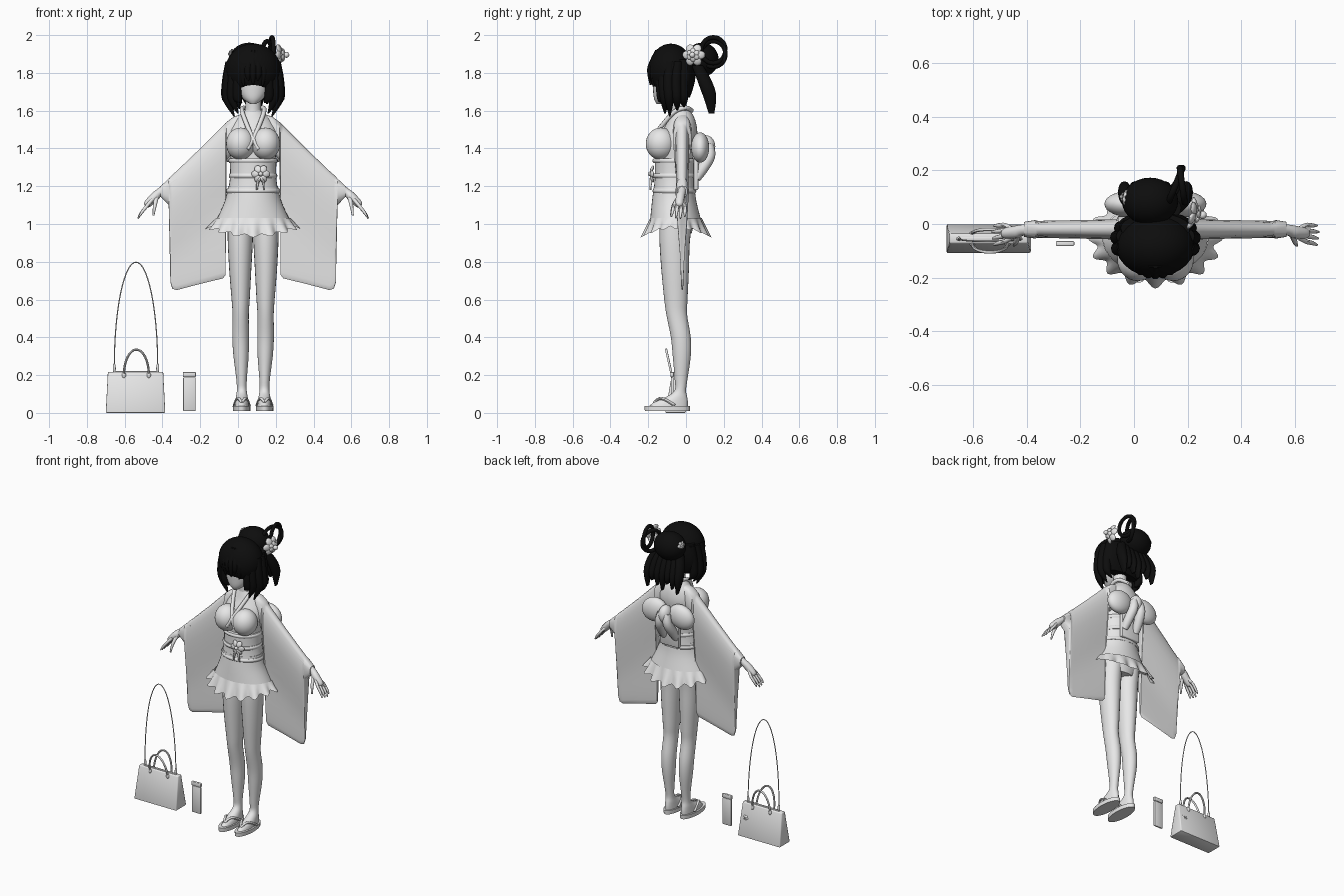
import bpy, bmesh, math
from mathutils import Vector, Matrix

if "Cube" in bpy.data.objects:
    bpy.data.objects.remove(bpy.data.objects["Cube"])

CX = 0.08  # the figure stands a little to the left of the bag


def material(name, value):
    m = bpy.data.materials.new(name)
    m.use_nodes = True
    m.diffuse_color = (value, value, value, 1)
    m.node_tree.nodes["Principled BSDF"].inputs["Base Color"].default_value = (value, value, value, 1)
    return m


GREY = material("pale_grey", 0.8)
BLACK = material("hair_black", 0.004)


def add(name, bm, mat=GREY, x=CX, angle=45):
    bmesh.ops.recalc_face_normals(bm, faces=bm.faces)
    me = bpy.data.meshes.new(name)
    bm.to_mesh(me)
    bm.free()
    me.shade_smooth()
    me.set_sharp_from_angle(angle=math.radians(angle))
    me.materials.append(mat)
    ob = bpy.data.objects.new(name, me)
    ob.location.x = x
    bpy.context.collection.objects.link(ob)
    return ob


def refine(rows, n):
    """Catmull-Rom interpolation between rows of numbers."""
    out = []
    for i in range(len(rows) - 1):
        a, b, c, d = (rows[max(i - 1, 0)], rows[i], rows[i + 1], rows[min(i + 2, len(rows) - 1)])
        for k in range(n):
            t = k / n
            out.append([q + t * (r - p + t * (2 * p - 5 * q + 4 * r - s + t * (3 * (q - r) + s - p))) / 2
                        if n > 1 else q for p, q, r, s in zip(a, b, c, d)])
            if n > 1:
                out[-1] = [q + 0.5 * t * ((r - p) + t * ((2 * p - 5 * q + 4 * r - s) + t * (3 * (q - r) + s - p)))
                           for p, q, r, s in zip(a, b, c, d)]
    return out + [list(rows[-1])]


def loft(name, rings, mat=GREY, cap=True, x=CX, angle=45):
    bm = bmesh.new()
    vs = [[bm.verts.new(p) for p in ring] for ring in rings]
    n = len(vs[0])
    for lo, hi in zip(vs, vs[1:]):
        for i in range(n):
            bm.faces.new((lo[i], lo[(i + 1) % n], hi[(i + 1) % n], hi[i]))
    if cap:
        bm.faces.new(vs[0])
        bm.faces.new(vs[-1])
    return add(name, bm, mat, x, angle)


def stack(name, rows, mat=GREY, n=24, sub=4, side=1):
    """Horizontal ellipses: height, centre x, half width, front y, back y."""
    rings = []
    for z, cx, rx, yf, yb in refine(rows, sub):
        ring = []
        for i in range(n):
            a = math.tau * i / n
            ring.append((side * cx + rx * math.cos(a), (yf + yb) / 2 + (yb - yf) / 2 * math.sin(a), z))
        rings.append(ring)
    return loft(name, rings, mat)


def tube(name, pts, mat=GREY, n=10, sub=4, ref=(0, 1, 0), side=1, x=CX):
    """Round tube through points: x, y, z, radius."""
    rows = refine(pts, sub)
    P = [Vector((side * r[0], r[1], r[2])) for r in rows]
    rings = []
    for i, p in enumerate(P):
        t = (P[min(i + 1, len(P) - 1)] - P[max(i - 1, 0)]).normalized()
        u = t.cross(Vector(ref)).normalized()
        v = t.cross(u)
        rings.append([p + rows[i][3] * (u * math.cos(math.tau * k / n) + v * math.sin(math.tau * k / n))
                      for k in range(n)])
    return loft(name, rings, mat, x=x)


def ball(name, loc, size, mat=GREY, x=CX, rot=0):
    bm = bmesh.new()
    m = Matrix.Translation(loc) @ Matrix.Rotation(rot, 4, 'Y') @ Matrix.Diagonal((*size, 1))
    bmesh.ops.create_uvsphere(bm, u_segments=28, v_segments=18, radius=1, matrix=m)
    return add(name, bm, mat, x)


def flower(name, loc, r, turn, layers=2, x=CX):
    """Rosette facing -y before being turned about z."""
    bm = bmesh.new()
    base = Matrix.Translation(loc) @ Matrix.Rotation(turn, 4, 'Z')
    for layer in range(layers):
        s = r * (1 - 0.4 * layer)
        for k in range(6):
            m = (base @ Matrix.Rotation(math.tau * (k + layer / 2) / 6, 4, 'Y')
                 @ Matrix.Translation((s * 0.6, -layer * r * 0.35, 0)) @ Matrix.Rotation(0.4, 4, 'Z')
                 @ Matrix.Diagonal((s * 0.42, s * 0.16, s * 0.36, 1)))
            bmesh.ops.create_uvsphere(bm, u_segments=12, v_segments=8, radius=1, matrix=m)
    m = base @ Matrix.Translation((0, -layers * r * 0.2, 0)) @ Matrix.Scale(r * 0.25, 4)
    bmesh.ops.create_icosphere(bm, subdivisions=2, radius=1, matrix=m)
    return add(name, bm, GREY, x)


def block(name, xs, ys, zs, top=(1, 1), bevel=0.006):
    bm = bmesh.new()
    bmesh.ops.create_cube(bm, size=1)
    for v in bm.verts:
        kx, ky = top if v.co.z > 0 else (1, 1)
        v.co = [(lo + hi) / 2 + c * k * (hi - lo) for (lo, hi), c, k in zip((xs, ys, zs), v.co, (kx, ky, 1))]
    bmesh.ops.bevel(bm, geom=bm.edges[:], offset=bevel, segments=2, affect='EDGES', profile=0.5)
    return add(name, bm, x=0)


# Head, neck and torso
stack("head", [(1.635, 0, .015, -.155, -.12), (1.66, 0, .05, -.168, -.07), (1.70, 0, .078, -.174, -.03),
               (1.77, 0, .1, -.176, 0), (1.86, 0, .1, -.16, .01)])
stack("neck", [(1.54, 0, .06, -.09, .02), (1.59, 0, .043, -.08, .005), (1.69, 0, .042, -.085, 0)])
stack("torso", [(.95, 0, .1, -.12, .03), (1.03, 0, .135, -.15, .045), (1.15, 0, .13, -.165, .04),
                (1.25, 0, .115, -.15, .03), (1.34, 0, .118, -.15, .035), (1.41, 0, .128, -.15, .05),
                (1.48, 0, .13, -.13, .06), (1.54, 0, .105, -.1, .052), (1.58, 0, .07, -.085, .035),
                (1.6, 0, .052, -.078, .02)], n=32)
for s, side in ((-1, "right"), (1, "left")):
    ball(side + "_bust", (s * .066, -.133, 1.425), (.077, .08, .085))
    tube(side + "_collar", [(.0, .03, 1.6, .012), (.05, .0, 1.615, .012), (.058, -.06, 1.595, .012),
                            (.035, -.12, 1.53, .012), (.005, -.17, 1.46, .012), (-.03, -.195, 1.395, .01)],
         ref=(.3, .2, 1), side=s)

# Sash with its bands, cord and ornament
stack("sash", [(1.17, 0, .134, -.172, .05), (1.25, 0, .122, -.165, .045), (1.34, 0, .124, -.165, .05)], n=32)
for name, z, r in (("sash_top_band", 1.335, .126), ("sash_cord", 1.255, .124), ("sash_low_band", 1.175, .139)):
    stack(name, [(z - .012, 0, r, -.172, .05), (z, 0, r + .005, -.178, .055), (z + .012, 0, r, -.172, .05)], n=32)
flower("sash_flower", (.04, -.18, 1.265), .05, 0, 1)
for k in (-1, 1):
    tube("sash_tassel", [(.04, -.185, 1.25, .006), (.04 + k * .015, -.187, 1.22, .007),
                         (.04 + k * .02, -.188, 1.18, .004)], n=8)

# Skirt and ruffled hem
stack("skirt", [(1.2, 0, .132, -.17, .045), (1.12, 0, .15, -.18, .055), (1.02, 0, .195, -.19, .08)], n=40)
rings = []
for step in range(5):
    t = step / 4
    ring = []
    for i in range(128):
        a = math.tau * i / 128
        w = .016 * t * math.cos(16 * a)
        drop = t * (.05 + .045 * math.sin(a) ** 2) + w * .5
        ring.append(((.196 + .04 * t + w) * math.cos(a), -.053 + (.136 + .036 * t + w) * math.sin(a), 1.032 - drop))
    rings.append(ring)
loft("ruffle", rings, cap=False, angle=70)

# Back bow
for s, side in ((-1, "right"), (1, "left")):
    ball(side + "_bow_loop", (s * .1, .075, 1.405), (.092, .048, .078), rot=s * .35)
    tube(side + "_bow_tail", [(s * .02, .12, 1.42, .025), (s * .03, .125, 1.36, .03), (s * .04, .085, 1.29, .03),
                              (s * .045, .055, 1.24, .022)], ref=(1, 0, 0))
ball("bow_knot", (0, .105, 1.41), (.04, .05, .06))
block("sash_back_flap", (CX - .07, CX + .07), (.04, .065), (1.18, 1.4))

# Legs, sandals, sleeves and hands
for s, side in ((-1, "right"), (1, "left")):
    stack(side + "_leg", [(1.02, .068, .068, -.14, .035), (.9, .068, .066, -.14, .02), (.75, .068, .058, -.13, .015),
                          (.6, .066, .048, -.115, .008), (.52, .066, .043, -.104, .006), (.4, .066, .044, -.08, .025),
                          (.3, .064, .04, -.07, .025), (.18, .061, .028, -.06, .008), (.12, .06, .026, -.06, 0),
                          (.085, .06, .031, -.105, .006), (.06, .06, .035, -.165, .01), (.035, .06, .037, -.195, .01)],
          side=s)
    stack(side + "_sandal_sole", [(.01, .061, .046, -.218, .02), (.036, .061, .047, -.22, .022)], sub=1, side=s)
    for k in (-1, 1):
        tube(side + "_sandal_strap", [(.06, -.17, .055, .007), (.06 + k * .022, -.13, .077, .008),
                                      (.06 + k * .04, -.06, .04, .008)], ref=(0, 0, 1), side=s, n=8)
    rings = []
    for x, top, low, r in ((.04, 1.585, 1.42, .04), (.1, 1.57, 1.38, .05), (.14, 1.54, 1.34, .05),
                           (.146, 1.535, .73, .048), (.16, 1.52, .712, .048), (.28, 1.4, .683, .043),
                           (.405, 1.28, .65, .04), (.428, 1.26, .658, .038), (.438, 1.25, .69, .037),
                           (.447, 1.24, 1.1, .035), (.49, 1.2, 1.145, .028)):
        ring = []
        for i in range(32):
            c, q = math.cos(math.tau * i / 32), math.sin(math.tau * i / 32)
            z = low + (top - low) * (1 + c) / 2
            fade = max(0, 1 - max(0, top - z - .1) / .35)
            ring.append((s * x, -.02 + (.01 + (r - .01) * fade) * math.copysign(abs(q) ** .6, q), z))
        rings.append(ring)
    loft(side + "_sleeve", rings)
    tube(side + "_forearm", [(.4, -.02, 1.235, .028), (.49, -.022, 1.172, .021), (.52, -.03, 1.145, .024),
                             (.56, -.035, 1.105, .02), (.57, -.036, 1.095, .008)], side=s)
    for k in range(4):
        y, reach = -.065 + k * .02, (.9, 1, 1.05, .9)[k]
        tube(side + "_finger", [(.535, -.05 + k * .01, 1.128, .01), (.562, y, 1.096, .009),
                                (.562 + .028 * reach, y * 1.1, 1.096 - .035 * reach, .008),
                                (.562 + .046 * reach, y * 1.2, 1.096 - .064 * reach, .004)], side=s, n=8)
    tube(side + "_thumb", [(.51, -.035, 1.145, .012), (.52, -.065, 1.1, .01), (.528, -.08, 1.045, .005)],
         ref=(1, 0, 0), side=s, n=8)

# Hair: cap, back, fringe, side locks, bun, loose tails and loops
ball("hair_cap", (0, -.08, 1.815), (.147, .118, .14), BLACK)
stack("hair_back", [(1.87, 0, .13, -.07, .04), (1.78, 0, .143, -.07, .05), (1.71, 0, .138, -.06, .035),
                    (1.67, 0, .11, -.05, .02)], BLACK)
for i in range(9):
    x = -.104 + i * .026
    y = 5.5 * x * x
    tip = (1.76 if i % 2 else 1.735) - 3 * x * x
    stack("fringe_lock", [(1.92, x * .6, .02, y - .165, y - .1), (1.84, x, .023, y - .203, y - .14),
                          (1.79, x * 1.05, .019, y - .205, y - .16), (tip, x * .95, .003, y - .192, y - .183)],
          BLACK, n=10)
for s in (-1, 1):
    for k, (x, y, tip) in enumerate(((.075, -.13, 1.64), (.1, -.115, 1.585), (.125, -.09, 1.57),
                                     (.128, -.05, 1.6), (.115, -.015, 1.62))):
        stack("side_lock", [(1.86, x * .95, .025, y - .02, y + .03), (1.76, x * 1.08, .026, y - .03, y + .025),
                            (1.66, x * 1.1, .024, y - .022, y + .025), (tip, x * .8, .004, y, y + .008)],
              BLACK, n=12, side=s)
ball("hair_bun", (-.02, .085, 1.87), (.105, .088, .09), BLACK)
for i in range(7):
    x = -.105 + i * .035
    tip = 1.585 + .025 * (i % 3)
    stack("hair_tail", [(1.84, x * .7, .022, .03, .09), (1.76, x, .027, .06, .135),
                        (1.68, x * 1.1, .024, .09, .16), (tip, x * 1.05, .004, .12, .15)], BLACK, n=12)
for k, (lx, turn) in enumerate(((.1, -.15), (.075, .45))):
    pts = []
    for i in range(33):
        a = math.tau * i / 32
        pts.append((lx + math.sin(turn) * .06 * math.cos(a), .145 + .064 * math.cos(a),
                    1.92 - .02 * k + .068 * math.sin(a), .012))
    tube("hair_loop", pts, BLACK, sub=1, ref=(1, 0, 0))
flower("hair_flower", (.14, .04, 1.895), .062, math.radians(80), 3)
flower("small_hair_flower", (-.115, .1, 1.9), .03, math.radians(-100), 2)


def arch(name, xc, half, y, z, height, lean, r):
    pts = []
    for i in range(33):
        a = math.pi * i / 32
        pts.append((xc + half * math.cos(a), y + lean * math.sin(a), z + height * math.sin(a), r))
    return tube(name, pts, sub=1, n=8, x=0)


# Handbag
block("bag_body", (-.7, -.385), (-.11, 0), (0, .217), top=(.93, .32))
block("bag_clasp_strip", (-.66, -.42), (-.062, -.048), (.21, .222), bevel=.002)
for y, lean in ((-.075, -.03), (-.035, .015)):
    arch("bag_handle", -.538, .066, y, .2, .135, lean, .006)
    for x in (-.604, -.472):
        ball("handle_mount", (x, y, .2), (.011, .008, .016), x=0)
arch("bag_shoulder_strap", -.54, .115, -.055, .24, .558, -.01, .003)
for x in (-.655, -.425):
    ball("strap_hook", (x, -.055, .235), (.008, .008, .028), x=0)
flower("bag_charm", (-.43, -.022, .12), .022, math.pi, 1, x=0)

# Slim case beside the bag
block("case_body", (-.29, -.225), (-.08, -.066), (.01, .188), bevel=.004)
block("case_lid", (-.292, -.223), (-.082, -.064), (.19, .216), bevel=.004)
